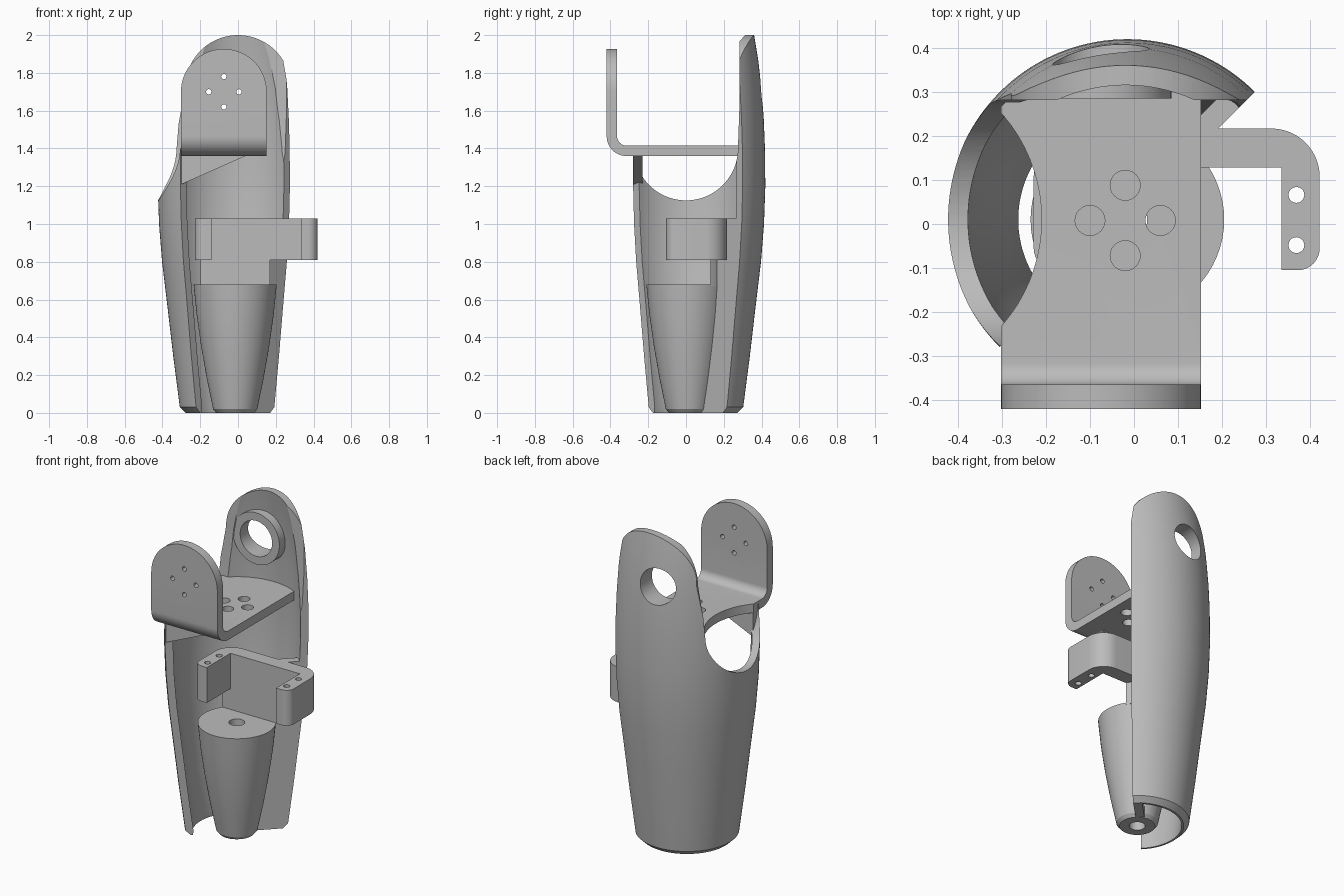
import bpy, bmesh
from math import sin, cos, pi, radians

if "Cube" in bpy.data.objects:
    bpy.data.objects.remove(bpy.data.objects["Cube"])

grey = bpy.data.materials.new("plain grey")
grey.use_nodes = True
grey.diffuse_color = (0.5, 0.5, 0.5, 1)
grey.node_tree.nodes["Principled BSDF"].inputs["Base Color"].default_value = (0.5, 0.5, 0.5, 1)

CX, CY = -0.015, 0.01      # axis of the shell and cone
PX, PZ = -0.075, 1.70      # pivot axis at the top
parts = []


def arc(cx, cy, r, a0, a1, n=24):
    steps = [radians(a0 + (a1 - a0) * i / n) for i in range(n + 1)]
    return [(cx + r * cos(a), cy + r * sin(a)) for a in steps]


def circle(cx, cy, r, n=32):
    return arc(cx, cy, r, 0, 360, n)[:-1]


def finish(name, bm, part):
    bmesh.ops.recalc_face_normals(bm, faces=bm.faces)
    me = bpy.data.meshes.new(name)
    bm.to_mesh(me)
    bm.free()
    ob = bpy.data.objects.new(name, me)
    bpy.context.scene.collection.objects.link(ob)
    me.materials.append(grey)
    if part:
        parts.append(ob)
    else:
        ob.hide_render = True
    return ob


def prism(name, pts, axis, lo, hi, part=True):
    """Extrude a 2D outline along an axis."""
    place = {"x": lambda a, b, t: (t, a, b),
             "y": lambda a, b, t: (a, t, b),
             "z": lambda a, b, t: (a, b, t)}[axis]
    bm = bmesh.new()
    low = [bm.verts.new(place(a, b, lo)) for a, b in pts]
    high = [bm.verts.new(place(a, b, hi)) for a, b in pts]
    bm.faces.new(low)
    bm.faces.new(high[::-1])
    for i in range(len(pts)):
        j = (i + 1) % len(pts)
        bm.faces.new((low[i], low[j], high[j], high[i]))
    return finish(name, bm, part)


def revolve(name, profile, a0, a1, n):
    """Turn a closed (radius, z) outline about the shell axis."""
    full = a1 - a0 == 360
    bm = bmesh.new()
    rings = []
    for i in range(n if full else n + 1):
        a = radians(a0 + (a1 - a0) * i / n)
        rings.append([bm.verts.new((CX + r * cos(a), CY + r * sin(a), z)) for r, z in profile])
    pairs = list(zip(rings, rings[1:]))
    if full:
        pairs.append((rings[-1], rings[0]))
    else:
        bm.faces.new(rings[0])
        bm.faces.new(rings[-1][::-1])
    for p, q in pairs:
        for i in range(len(profile)):
            j = (i + 1) % len(profile)
            bm.faces.new((p[i], p[j], q[j], q[i]))
    return finish(name, bm, True)


def boolean(ob, op, *tools):
    for tool in tools:
        mod = ob.modifiers.new("cut", "BOOLEAN")
        mod.operation = op
        mod.solver = "EXACT"
        mod.object = tool
        deps = bpy.context.evaluated_depsgraph_get()
        me = bpy.data.meshes.new_from_object(ob.evaluated_get(deps))
        ob.modifiers.clear()
        ob.data = me
        bpy.data.objects.remove(tool)


def cutter(pts, axis, lo, hi):
    return prism("cutter", pts, axis, lo, hi, False)


# Half shell, cut along a diagonal plane
outer = [(0.293, 0.03), (0.328, 0.3), (0.357, 0.55), (0.387, 0.8), (0.403, 1.0),
         (0.41, 1.2), (0.408, 1.4), (0.402, 1.55), (0.39, 1.72), (0.372, 1.87), (0.347, 2.02)]
inner = [(r - 0.045, z) for r, z in outer]
shell = revolve("forearm_shell", [(0.25, 0), (0.262, 0)] + outer + inner[::-1], 45, 225, 72)
boolean(shell, "INTERSECT", cutter(
    [(-0.6, -0.1), (0.6, -0.1), (0.6, 1.5), (0.285, 1.6)] + arc(0, 1.72, 0.28, 0, 180, 40)
    + [(-0.32, 1.5), (-0.6, 1.45)], "y", -0.6, 0.6))
boolean(shell, "DIFFERENCE",
        cutter([(-0.6, 2.2), (-0.6, 1.4)] + arc(0, 1.4, 0.275, 180, 360, 40)
               + [(0.282, 1.6), (0.282, 2.2)], "x", -0.6, 0.6),
        cutter(circle(PX, PZ, 0.11, 40), "y", 0.1, 0.6))

# Pivot ring inside the top of the shell
ring = prism("pivot_ring", circle(PX, PZ, 0.16, 48), "y", 0.285, 0.45)
boolean(ring, "INTERSECT", cutter(circle(CX, CY, 0.365, 96), "z", 1, 2))
boolean(ring, "DIFFERENCE", cutter(circle(PX, PZ, 0.11, 40), "y", 0.1, 0.6))

# Bent shelf with an upright rounded plate
bend = (-0.315, 1.465)
shelf = prism("bent_shelf", [(0.42, 1.36), (0.42, 1.415)] + arc(*bend, 0.05, 270, 180, 10)
              + [(-0.365, 2), (-0.42, 2)] + arc(*bend, 0.105, 180, 270, 14), "x", -0.302, 0.152)
boolean(shelf, "INTERSECT",
        cutter([(-0.302, 1.3), (0.152, 1.3)] + arc(PX, PZ, 0.227, 0, 180, 40), "y", -0.6, 0.6),
        cutter([(-0.5, -0.5), (0.5, -0.5)] + arc(CX, CY, 0.385, 0, 180, 60), "z", 1, 2.1))
boolean(shelf, "DIFFERENCE", cutter(circle(-0.575, 0.01, 0.365, 80), "z", 1.3, 1.5))
for dx, dy in ((1, 0), (-1, 0), (0, 1), (0, -1)):
    boolean(shelf, "DIFFERENCE",
            cutter(circle(-0.02 + dx * 0.08, 0.008 + dy * 0.08, 0.034, 24), "z", 1.3, 1.5),
            cutter(circle(PX + dx * 0.08, PZ + dy * 0.08, 0.014, 16), "y", -0.5, -0.3))

# Gusset that carries the shelf on the shell's front edge
prism("shelf_gusset", [(-0.3, 1.21), (0.04, 1.36), (-0.3, 1.36)], "y", -0.28, -0.23)

# Tapered socket with a bore, and the slice above it that meets the bracket
revolve("tapered_socket", [(0.045, 0), (0.1, 0), (0.117, 0.02), (0.15, 0.18), (0.18, 0.35),
                           (0.204, 0.52), (0.22, 0.68), (0.045, 0.68)], 0, 360, 64)
prism("socket_back_wall", arc(CX, CY, 0.22, 33, 147), "z", 0.67, 0.82)

# Diagonal web joining socket, bracket and shell
web = [(0.1, 0), (0.26, 0)] + [(r - 0.01, z) for r, z in outer[:4]] + [(0.395, 1.03), (0.2, 1.03), (0.2, 0.6)]
bm = bmesh.new()
k = cos(pi / 4)
sides = [[bm.verts.new((CX + (r - t) * k, CY + (r + t) * k, z)) for r, z in web] for t in (0, 0.05)]
bm.faces.new(sides[0])
bm.faces.new(sides[1][::-1])
for i in range(len(web)):
    j = (i + 1) % len(web)
    bm.faces.new((sides[0][i], sides[0][j], sides[1][j], sides[1][i]))
finish("diagonal_web", bm, True)

# U-shaped motor bracket with rounded corners and screw holes
left, right, front, back = -0.228, 0.422, -0.105, 0.217
bracket = prism("motor_bracket",
                [(right - 0.087, front)] + arc(right - 0.05, front + 0.05, 0.05, 270, 360, 8)
                + arc(right - 0.11, back - 0.11, 0.11, 0, 90, 14)
                + arc(left + 0.11, back - 0.11, 0.11, 90, 180, 14)
                + arc(left + 0.05, front + 0.05, 0.05, 180, 270, 8)
                + [(left + 0.087, front), (left + 0.087, 0.128), (right - 0.087, 0.128)],
                "z", 0.81, 1.03)
for x in (left + 0.053, right - 0.053):
    for y in (-0.048, 0.066):
        boolean(bracket, "DIFFERENCE", cutter(circle(x, y, 0.018, 20), "z", 0.7, 1.1))

# Smooth curved faces, keep corners crisp
bpy.ops.object.select_all(action="DESELECT")
for ob in parts:
    ob.select_set(True)
bpy.context.view_layer.objects.active = shell
bpy.ops.object.shade_smooth_by_angle(angle=radians(25))
